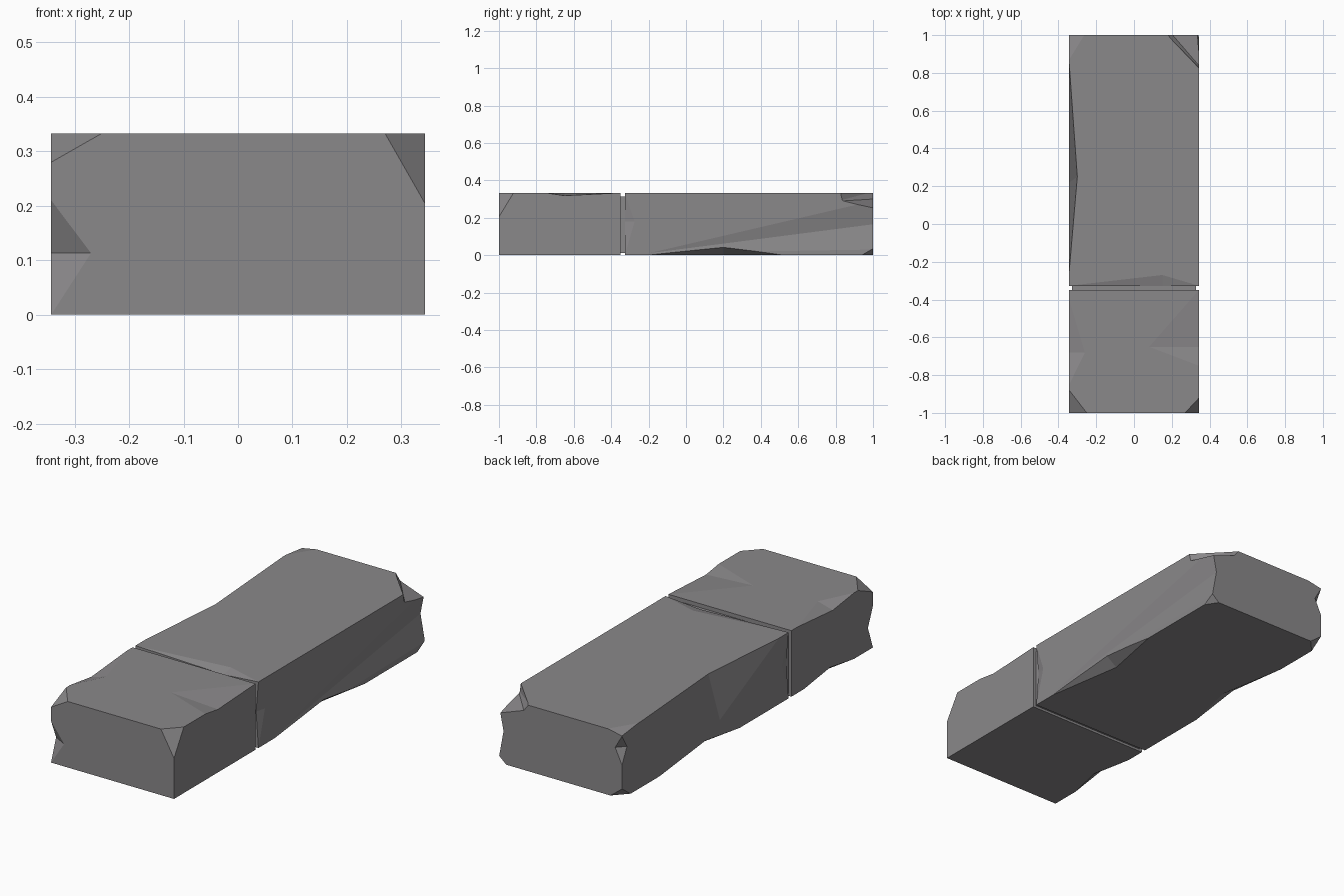
import bpy, bmesh
from mathutils import Vector

if "Cube" in bpy.data.objects:
    bpy.data.objects.remove(bpy.data.objects["Cube"])

W, H = 0.343, 0.333          # half width and height of the slab
GF, GB = -0.35, -0.327       # the joint between short and long block

stone = bpy.data.materials.new("grey stone")
stone.diffuse_color = (0.255, 0.247, 0.255, 1)
stone.use_nodes = True
stone.node_tree.nodes["Principled BSDF"].inputs["Base Color"].default_value = stone.diffuse_color


def hull(name, pts):
    bm = bmesh.new()
    for p in pts:
        bm.verts.new(p)
    res = bmesh.ops.convex_hull(bm, input=bm.verts)
    bmesh.ops.dissolve_limit(bm, angle_limit=0.001, verts=bm.verts, edges=bm.edges)
    bmesh.ops.recalc_face_normals(bm, faces=bm.faces)
    me = bpy.data.meshes.new(name)
    bm.to_mesh(me)
    bm.free()
    me.materials.append(stone)
    ob = bpy.data.objects.new(name, me)
    bpy.context.collection.objects.link(ob)
    return ob


def box(name, w, y0, y1, z0, z1):
    return hull(name, [(x, y, z) for x in (-w, w) for y in (y0, y1) for z in (z0, z1)])


def carve(ob, pts, keep):
    """Cut a convex chip; growing it about the kept points' centre pushes only its outside out."""
    pts = [Vector(p) for p in pts]
    mid = sum((pts[i] for i in keep), Vector()) / len(keep)
    cutter = hull("chip_cutter", [mid + (p - mid) * 1.4 for p in pts])
    cutter.hide_render = True
    mod = ob.modifiers.new("chip", 'BOOLEAN')
    mod.operation, mod.solver, mod.object = 'DIFFERENCE', 'EXACT', cutter
    dg = bpy.context.evaluated_depsgraph_get()
    me = bpy.data.meshes.new_from_object(ob.evaluated_get(dg))
    ob.modifiers.clear()
    ob.data = me
    bpy.data.objects.remove(cutter)


def corner(ob, v, dx, dy, dz):
    """Slice off the corner v by a plane reaching dx, dy, dz along its edges."""
    x, y, z = v
    carve(ob, [(x + dx, y, z), (x, y + dy, z), (x, y, z + dz), v], (0, 1, 2))


def gouge(ob, p, q, a, b):
    """V notch in the edge p-q, deepest along the line a-b."""
    carve(ob, [p, q, a, b], (2, 3))


# Short front block
front = box("front_block", W, -1, GF, 0, H)
corner(front, (W, -1, H), -0.073, 0.078, -0.128)
corner(front, (-W, -1, H), 0.093, 0.12, -0.053)
gouge(front, (-W, -1, 0), (-W, -1, 0.21), (-0.27, -1, 0.113), (-W, -0.96, 0.113))
gouge(front, (W, -0.75, H), (W, GF, H), (0.08, -0.65, H), (W, -0.65, 0.318))
gouge(front, (-W, -0.85, H), (-W, -0.4, H), (-0.26, -0.68, H), (-W, -0.68, 0.31))
gouge(front, (-W, -0.85, 0), (-W, -0.45, 0), (-0.3, -0.66, 0), (-W, -0.66, 0.03))

# Long back block
back = box("back_block", W, GB, 1, 0, H)
# stepped break at the right back top corner
carve(back, [(0.18, 1, H), (W, 0.83, H), (0.205, 1, 0.3), (W, 0.84, 0.29),
             (W, 1, 0.25), (W, 1, H)], (2, 3))
corner(back, (-W, 1, H), 0.08, -0.13, -0.015)
corner(back, (-W, 1, 0), 0.065, -0.07, 0.05)
corner(back, (W, 1, 0), -0.04, -0.06, 0.035)
gouge(back, (-W, 1, 0.17), (-W, 1, 0.316), (-0.305, 1, 0.25), (-W, 0.96, 0.25))
# long shallow chips along the sides
gouge(back, (W, 1, 0.29), (W, 1, 0.03), (0.318, 1, 0.165), (W, -0.2, 0.01))
gouge(back, (W, -0.2, 0), (W, 0.52, 0), (0.28, 0.2, 0), (W, 0.2, 0.045))
gouge(back, (-W, 0.7, 0), (-W, 0.06, 0), (-0.28, 0.336, 0), (-W, 0.336, 0.04))
gouge(back, (-W, 0.85, H), (-W, -0.25, H), (-0.3, 0.25, H), (-W, 0.22, 0.1))
# chips along the joint
gouge(back, (-W, GB, H), (W, GB, H), (0.15, -0.27, H), (0.15, GB, 0.318))
for s in (-1, 1):
    gouge(back, (s * W, GB, 0), (s * W, GB, H), (s * W, -0.275, 0.18), (s * 0.33, GB, 0.18))

# Recessed core that joins both blocks
box("joint_core", W - 0.016, GF - 0.03, GB + 0.03, 0.012, H - 0.02)
